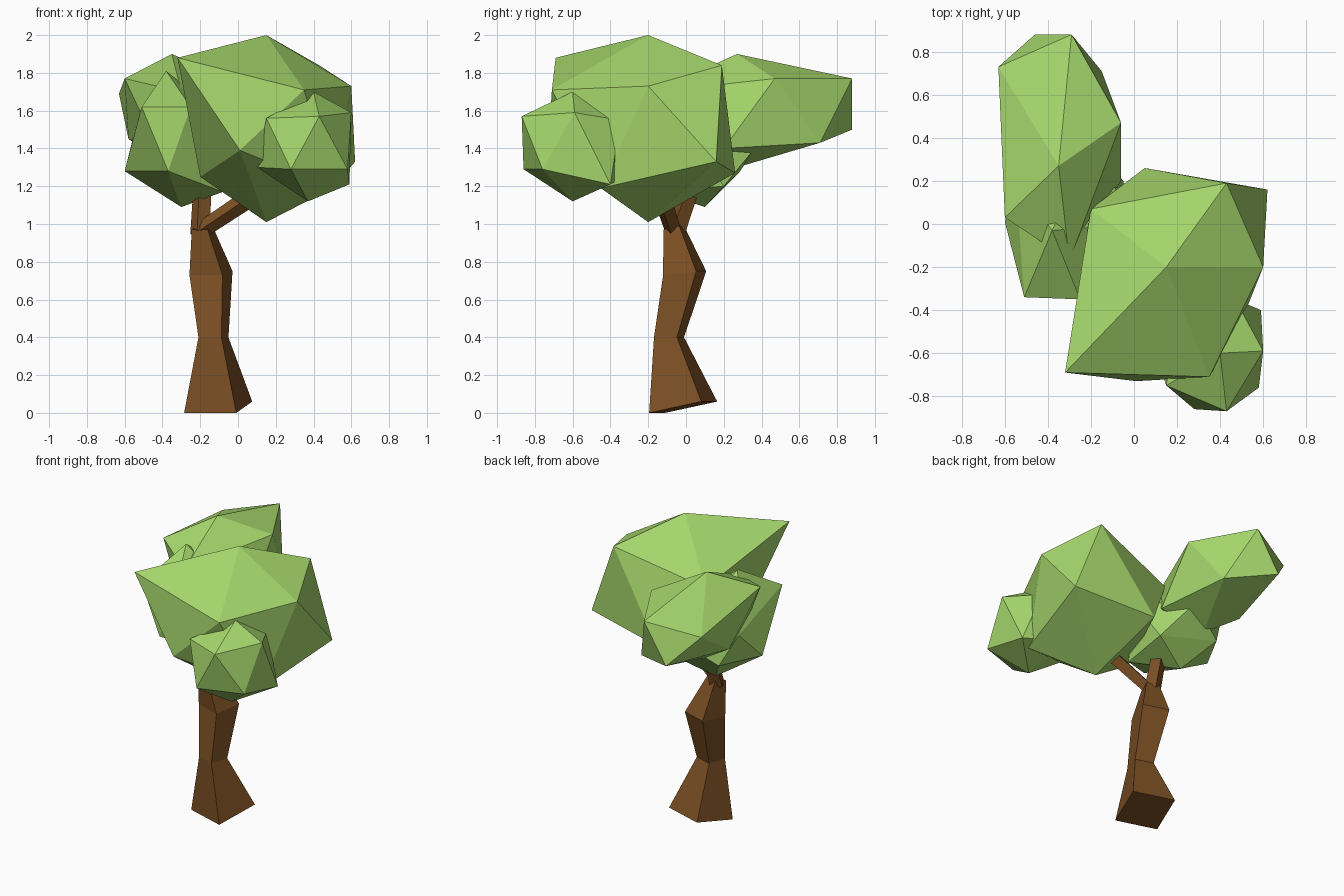
import bpy, bmesh
from math import cos, sin, radians
from mathutils import Vector

if "Cube" in bpy.data.objects:
    bpy.data.objects.remove(bpy.data.objects["Cube"])


def material(name, rgb):
    m = bpy.data.materials.new(name)
    m.diffuse_color = (*rgb, 1)
    m.use_nodes = True
    m.node_tree.nodes["Principled BSDF"].inputs["Base Color"].default_value = m.diffuse_color
    return m


leaf = material("leaf", (0.38, 0.68, 0.15))
bark = material("bark", (0.20, 0.08, 0.018))


def build(name, verts, faces, mat):
    me = bpy.data.meshes.new(name)
    me.from_pydata(verts, [], faces)
    bm = bmesh.new()
    bm.from_mesh(me)
    bmesh.ops.recalc_face_normals(bm, faces=bm.faces)
    bm.to_mesh(me)
    bm.free()
    me.materials.append(mat)
    ob = bpy.data.objects.new(name, me)
    bpy.context.collection.objects.link(ob)
    return ob


def foliage(name, top, upper, lower, bottom):
    """Pulled-about icosahedron: a tip, two staggered rings of five, a base."""
    faces = []
    for i in range(5):
        j = (i + 1) % 5
        u, v, a, b = 1 + i, 1 + j, 6 + i, 6 + j
        faces += [(0, u, v), (u, a, v), (v, a, b), (a, 11, b)]
    return build(name, [top, *upper, *lower, bottom], faces, leaf)


def loft(name, rings):
    """Four-sided tube through rings of four points."""
    verts = [p for r in rings for p in r]
    n = len(rings)
    faces = [(3, 2, 1, 0), tuple(range(4 * n - 4, 4 * n))]
    for k in range(n - 1):
        for i in range(4):
            a, b = 4 * k + i, 4 * k + (i + 1) % 4
            faces.append((a, b, b + 4, a + 4))
    return build(name, verts, faces, bark)


def trunk_ring(x, y, z, r, tilt):
    ring = []
    for i in range(4):
        t = radians(-62 + 90 * i)
        ring.append((x + r * cos(t), y + r * sin(t), z + tilt * (1 if i in (1, 2) else -1)))
    return ring


def branch(name, start, end, r0, r1):
    s, e = Vector(start), Vector(end)
    d = (e - s).normalized()
    a = d.cross(Vector((0.3, 1, 0.1))).normalized()
    b = d.cross(a)
    loft(name, [[p + r * q for q in (a, b, -a, -b)] for p, r in ((s, r0), (e, r1))])


# Trunk: flared, leaning and kinked
loft("trunk", [trunk_ring(-0.105, -0.015, 0.03, 0.204, 0.03),
               trunk_ring(-0.13, -0.09, 0.40, 0.09, 0.0),
               trunk_ring(-0.143, -0.007, 0.74, 0.129, 0.01),
               trunk_ring(-0.19, -0.065, 0.98, 0.062, 0.01)])

# Branches into the crown
branch("upright_branch", (-0.20, -0.06, 0.95), (-0.19, 0.02, 1.18), 0.055, 0.05)
branch("side_branch", (-0.19, -0.07, 0.97), (0.08, -0.13, 1.15), 0.045, 0.05)

# Crown
foliage("main_foliage", (0.15, -0.20, 2.0),
        [(0.60, -0.20, 1.73), (0.43, 0.19, 1.84), (-0.20, 0.07, 1.67),
         (-0.32, -0.69, 1.88), (0.35, -0.71, 1.71)],
        [(0.62, 0.16, 1.33), (0.05, 0.26, 1.27), (-0.20, -0.30, 1.25),
         (0.01, -0.73, 1.39), (0.50, -0.45, 1.19)],
        (0.15, -0.20, 1.01))
foliage("back_foliage", (-0.35, 0.27, 1.9),
        [(-0.06, 0.47, 1.77), (-0.29, 0.88, 1.77), (-0.63, 0.73, 1.69),
         (-0.60, 0.03, 1.77), (-0.30, -0.17, 1.70)],
        [(-0.15, 0.71, 1.43), (-0.46, 0.88, 1.50), (-0.58, 0.35, 1.45),
         (-0.45, -0.02, 1.45), (-0.06, 0.20, 1.40)],
        (-0.35, 0.27, 1.30))
foliage("front_foliage", (0.40, -0.60, 1.70),
        [(0.60, -0.59, 1.59), (0.47, -0.35, 1.55), (0.20, -0.42, 1.55),
         (0.15, -0.75, 1.56), (0.43, -0.87, 1.57)],
        [(0.59, -0.40, 1.21), (0.33, -0.33, 1.25), (0.10, -0.60, 1.30),
         (0.28, -0.86, 1.29), (0.58, -0.76, 1.29)],
        (0.37, -0.60, 1.12))
foliage("left_foliage", (-0.38, -0.03, 1.81),
        [(-0.51, -0.34, 1.62), (-0.25, -0.35, 1.62), (0.0, 0.0, 1.50),
         (-0.20, 0.38, 1.42), (-0.55, 0.20, 1.48)],
        [(-0.37, -0.34, 1.28), (-0.08, -0.15, 1.17), (-0.05, 0.20, 1.20),
         (-0.45, 0.28, 1.27), (-0.60, 0.01, 1.28)],
        (-0.30, 0.10, 1.09))
